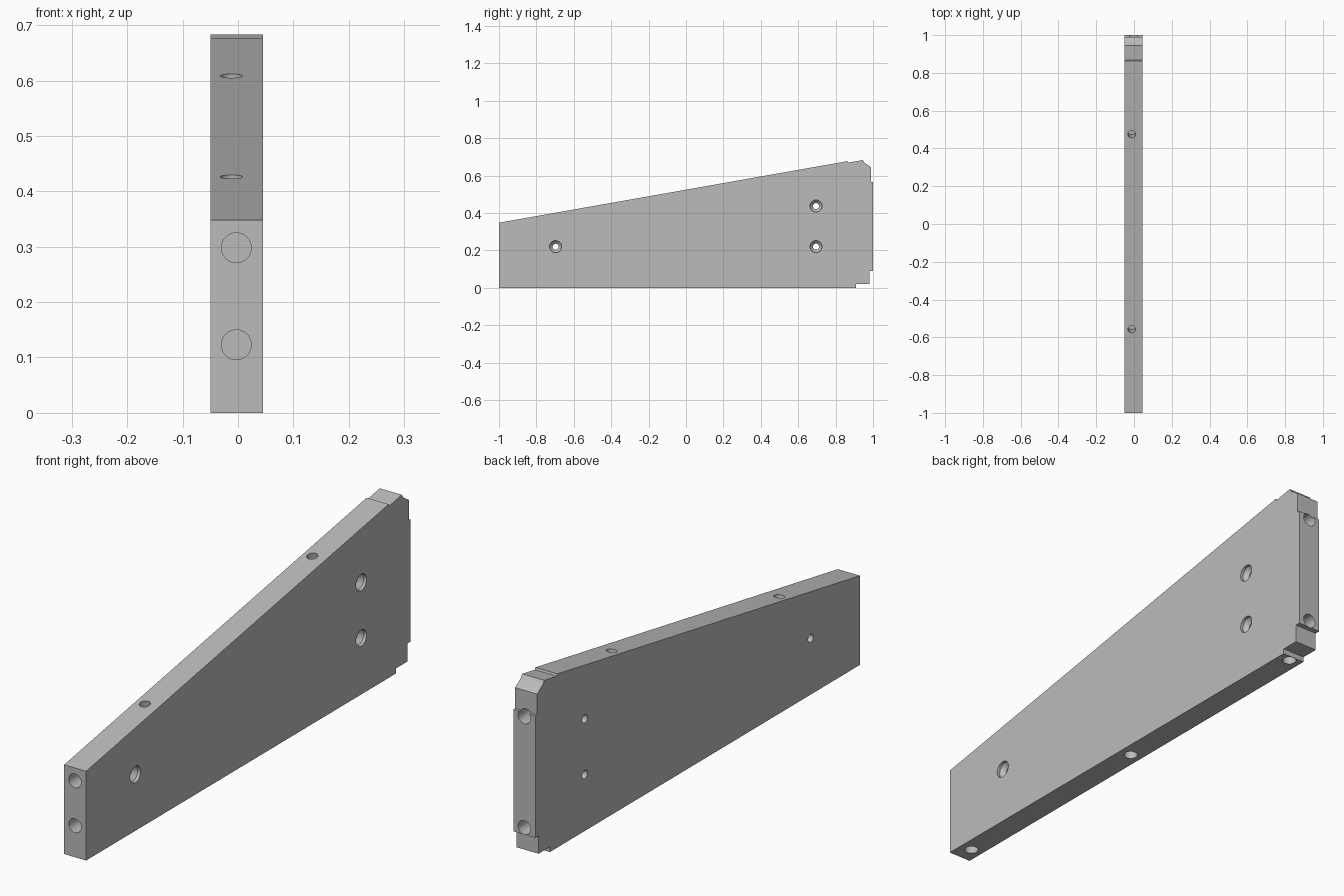
import bpy, bmesh, math
from mathutils import Vector

if "Cube" in bpy.data.objects:
    bpy.data.objects.remove(bpy.data.objects["Cube"], do_unlink=True)

GREY = (0.5, 0.5, 0.5, 1)
mat = bpy.data.materials.new("plain grey")
mat.use_nodes = True
mat.diffuse_color = GREY
mat.node_tree.nodes["Principled BSDF"].inputs["Base Color"].default_value = GREY

X_MIN, X_MAX, X_MID = -0.05, 0.045, -0.003


def make_object(name, bm):
    bmesh.ops.recalc_face_normals(bm, faces=bm.faces)
    mesh = bpy.data.meshes.new(name)
    bm.to_mesh(mesh)
    bm.free()
    mesh.materials.append(mat)
    obj = bpy.data.objects.new(name, mesh)
    bpy.context.collection.objects.link(obj)
    return obj


def drill(name, mouth, direction, profile, sides=32):
    """Turned cutter: profile is (depth, radius) pairs along direction."""
    bm = bmesh.new()
    turn = Vector(direction).to_track_quat('Z', 'Y')
    rings = []
    for depth, radius in profile:
        ring = []
        for i in range(sides):
            a = math.tau * i / sides
            p = Vector((radius * math.cos(a), radius * math.sin(a), depth))
            ring.append(bm.verts.new(Vector(mouth) + turn @ p))
        rings.append(ring)
    for low, high in zip(rings, rings[1:]):
        for i in range(sides):
            j = (i + 1) % sides
            bm.faces.new((low[i], low[j], high[j], high[i]))
    bm.faces.new(rings[0])
    bm.faces.new(rings[-1])
    cutter = make_object(name, bm)
    cutter.hide_render = True
    return cutter


# Tapered side plate with stepped back end, outline as (y, z)
outline = [(-1, 0), (0.91, 0), (0.91, 0.02), (0.98, 0.02), (0.98, 0.09),
           (1, 0.09), (1, 0.565), (0.989, 0.565), (0.989, 0.646),
           (0.953, 0.67), (0.945, 0.683), (0.867, 0.669), (0.864, 0.677),
           (-1, 0.348)]
bm = bmesh.new()
face = bm.faces.new([bm.verts.new((X_MIN, y, z)) for y, z in outline])
new = bmesh.ops.extrude_face_region(bm, geom=[face])["geom"]
bmesh.ops.translate(bm, vec=(X_MAX - X_MIN, 0, 0),
                    verts=[v for v in new if isinstance(v, bmesh.types.BMVert)])
plate = make_object("side_plate", bm)

cutters = []

# Countersunk screw holes through the plate
for y, z in [(-0.697, 0.22), (0.695, 0.22), (0.695, 0.437)]:
    cutters.append(drill("screw_hole_cutter", (X_MAX, y, z), (-1, 0, 0),
                         [(-0.02, 0.032), (0.012, 0.032), (0.028, 0.016), (0.13, 0.016)]))

# Blind holes in the front, back and bottom edges
blind = [(-0.02, 0.027), (0.12, 0.027)]
for z in (0.123, 0.298):
    cutters.append(drill("front_hole_cutter", (X_MID, -1, z), (0, 1, 0), blind))
for z in (0.117, 0.549):
    cutters.append(drill("back_hole_cutter", (X_MID, 1, z), (0, -1, 0), blind))
for y in (-0.934, -0.023, 0.884):
    cutters.append(drill("bottom_hole_cutter", (X_MID, y, 0), (0, 0, 1),
                         [(-0.02, 0.025), (0.075, 0.025)]))

# Blind holes square to the sloping top edge
slope = (0.677 - 0.348) / 1.864
for y in (-0.557, 0.475):
    cutters.append(drill("top_hole_cutter", (-0.012, y, 0.348 + slope * (y + 1)),
                         (0, slope, -1), [(-0.02, 0.02), (0.1, 0.02)]))

# Cut every hole, then bake the result and remove the cutters
for c in cutters:
    mod = plate.modifiers.new("hole", 'BOOLEAN')
    mod.operation = 'DIFFERENCE'
    mod.solver = 'EXACT'
    mod.object = c
bpy.context.view_layer.update()
graph = bpy.context.evaluated_depsgraph_get()
baked = bpy.data.meshes.new_from_object(plate.evaluated_get(graph))
plate.modifiers.clear()
plate.data = baked
for c in cutters:
    bpy.data.objects.remove(c, do_unlink=True)

bpy.ops.object.select_all(action='DESELECT')
plate.select_set(True)
bpy.context.view_layer.objects.active = plate
bpy.ops.object.shade_smooth_by_angle(angle=math.radians(25))
